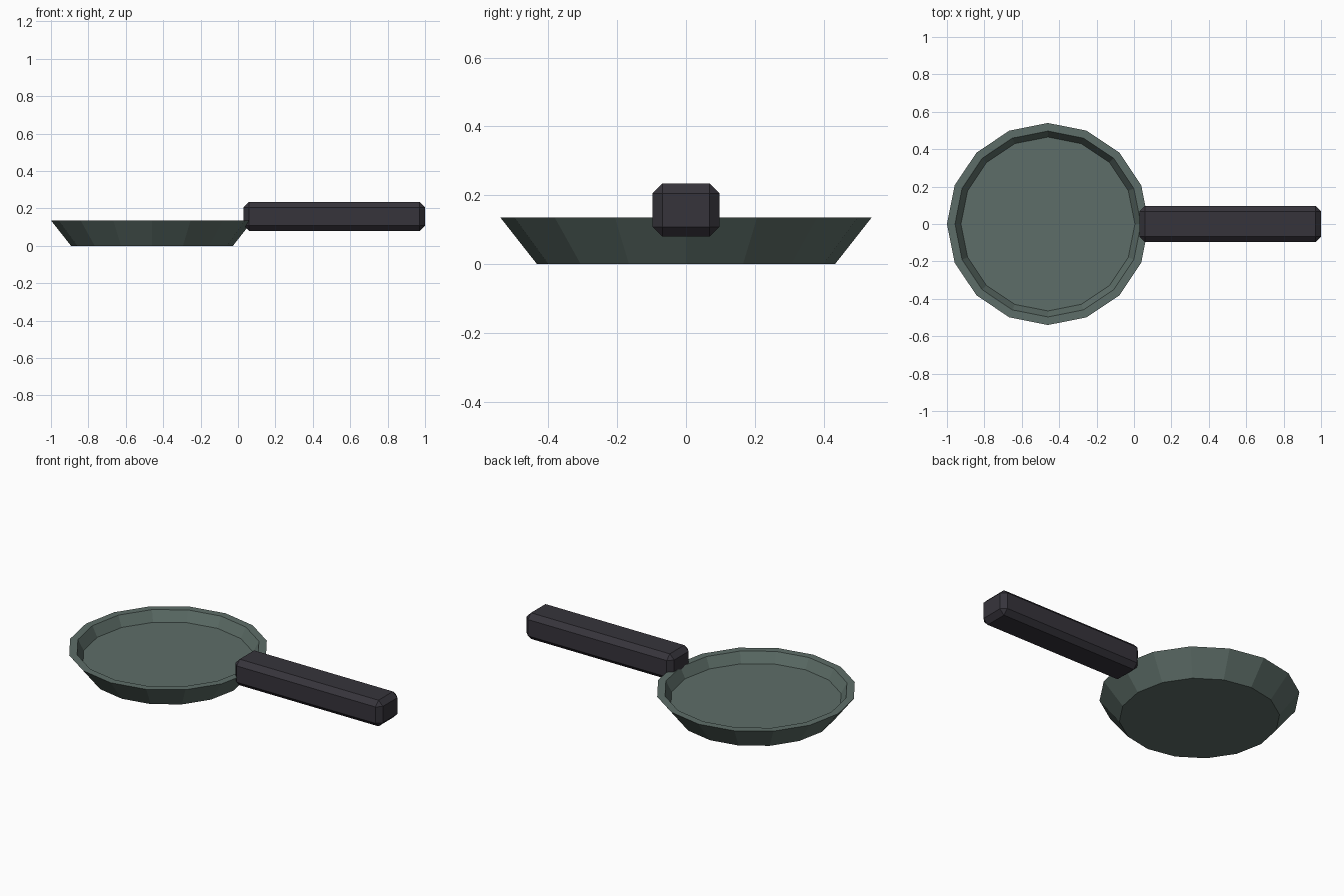
import bpy, bmesh, math

if "Cube" in bpy.data.objects:
    bpy.data.objects.remove(bpy.data.objects["Cube"])


def material(name, color):
    m = bpy.data.materials.new(name)
    m.diffuse_color = (*color, 1)
    m.use_nodes = True
    m.node_tree.nodes["Principled BSDF"].inputs["Base Color"].default_value = m.diffuse_color
    return m


def add_object(name, bm, mat):
    bmesh.ops.recalc_face_normals(bm, faces=bm.faces)
    mesh = bpy.data.meshes.new(name)
    bm.to_mesh(mesh)
    bm.free()
    mesh.materials.append(mat)
    ob = bpy.data.objects.new(name, mesh)
    bpy.context.collection.objects.link(ob)
    return ob


grey_green = material("grey_green_iron", (0.110, 0.155, 0.138))
charcoal = material("charcoal_grip", (0.037, 0.034, 0.044))

# Pan: 16-sided lathe from outer base, over the rim, down to the inner floor
SIDES, CENTER_X = 16, -0.46
profile = [(0.433, 0.0), (0.54, 0.136), (0.497, 0.136), (0.465, 0.075)]
bm = bmesh.new()
rings = []
for r, z in profile:
    angles = [2 * math.pi * i / SIDES for i in range(SIDES)]
    rings.append([bm.verts.new((CENTER_X + r * math.cos(a), r * math.sin(a), z))
                  for a in angles])
for lower, upper in zip(rings, rings[1:]):
    for i in range(SIDES):
        j = (i + 1) % SIDES
        bm.faces.new((lower[i], lower[j], upper[j], upper[i]))
bm.faces.new(rings[0][::-1])   # underside
bm.faces.new(rings[-1])        # cooking floor
add_object("pan", bm, grey_green)

# Handle: long box with chamfered edges
bm = bmesh.new()
bmesh.ops.create_cube(bm, size=1)
bmesh.ops.scale(bm, vec=(0.97, 0.194, 0.155), verts=bm.verts)
bmesh.ops.translate(bm, vec=(0.515, 0, 0.157), verts=bm.verts)
bmesh.ops.bevel(bm, geom=bm.edges[:], offset=0.029, segments=1,
                affect='EDGES', profile=0.5)
add_object("handle", bm, charcoal)
